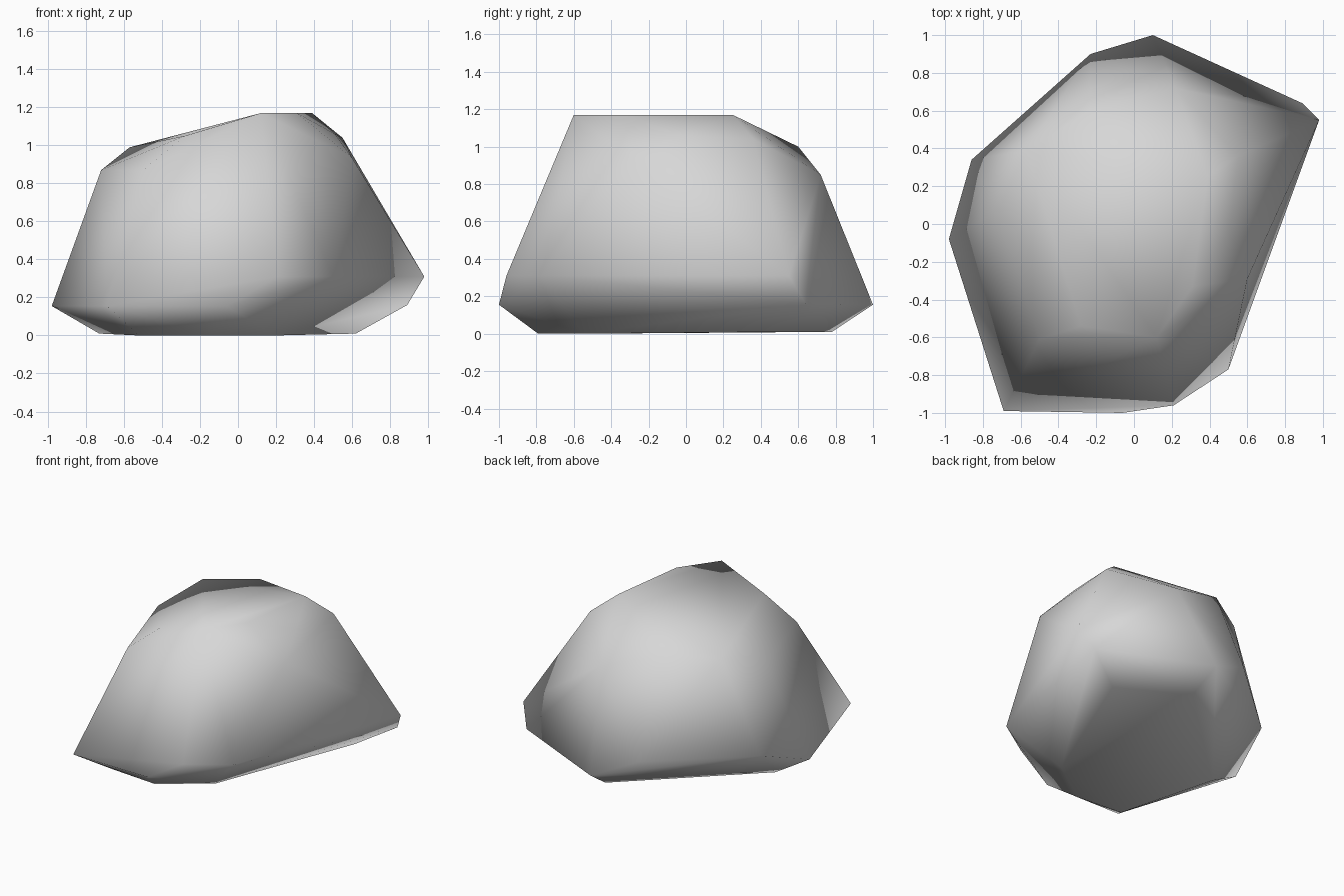
import bpy, bmesh

# Stone colour
stone = bpy.data.materials.new("stone_grey")
stone.diffuse_color = (0.68, 0.68, 0.68, 1)

# Corner points of the boulder, level by level
base = [(-0.73, -0.03, 0.01), (-0.52, -0.76, 0.0), (-0.15, -0.79, 0.0), (0.19, -0.55, 0.0),
        (0.62, 0.51, 0.01), (0.13, 0.78, 0.01)]
girth = [(-0.98, -0.08, 0.155), (-0.69, -0.99, 0.155), (-0.06, -1.0, 0.155),
         (0.21, -0.96, 0.31), (0.50, -0.77, 0.31), (0.98, 0.55, 0.31),
         (0.89, 0.64, 0.16), (0.10, 1.0, 0.155), (-0.23, 0.90, 0.31), (-0.86, 0.34, 0.31)]
shoulder = [(-0.72, 0.07, 0.87), (-0.50, -0.61, 0.87), (-0.28, -0.54, 1.05),
            (0.60, -0.29, 0.935), (0.51, -0.03, 1.06), (0.55, 0.36, 1.04),
            (0.22, 0.72, 0.85), (-0.235, 0.60, 1.0), (-0.57, 0.39, 0.99)]
crown = [(0.12, -0.60, 1.17), (0.31, -0.33, 1.17), (0.39, 0.25, 1.17)]

# Wrap the corners in one closed faceted skin
bm = bmesh.new()
for co in base + girth + shoulder + crown:
    bm.verts.new(co)
bmesh.ops.convex_hull(bm, input=bm.verts)
loose = [v for v in bm.verts if not v.link_faces]
bmesh.ops.delete(bm, geom=loose, context='VERTS')
bmesh.ops.recalc_face_normals(bm, faces=bm.faces)
for f in bm.faces:
    f.smooth = True

mesh = bpy.data.meshes.new("boulder")
bm.to_mesh(mesh)
bm.free()
mesh.materials.append(stone)
boulder = bpy.data.objects.new("boulder", mesh)
bpy.context.collection.objects.link(boulder)
